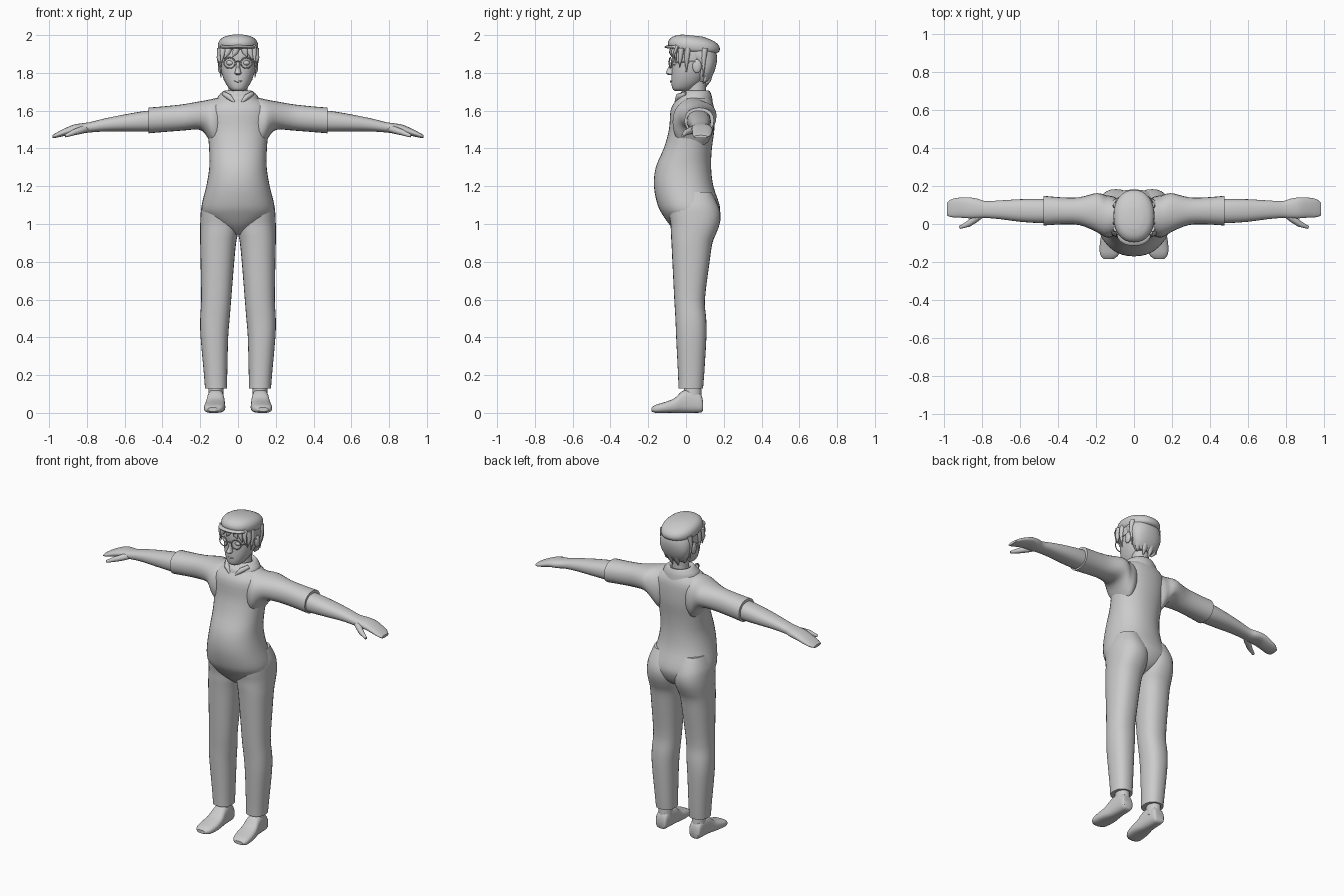
import bpy, bmesh, math
from mathutils import Vector

grey = bpy.data.materials.new("plain_grey")
grey.diffuse_color = (0.6, 0.6, 0.6, 1)


def finish(obj, mirror=False, angle=40):
    obj.data.materials.append(grey)
    bpy.ops.object.select_all(action='DESELECT')
    obj.select_set(True)
    bpy.context.view_layer.objects.active = obj
    bpy.ops.object.shade_smooth_by_angle(angle=math.radians(angle))
    if mirror:
        m = obj.modifiers.new("mirror", 'MIRROR')
        m.use_mirror_merge = False
    return obj


def spline(rows, steps):
    """Catmull-Rom interpolation of the section rows."""
    out = []
    for i in range(len(rows) - 1):
        p = [rows[max(0, min(len(rows) - 1, i + k))] for k in (-1, 0, 1, 2)]
        for s in range(steps):
            t = s / steps
            out.append([0.5 * (2 * b + (c - a) * t + (2 * a - 5 * b + 4 * c - d) * t * t
                               + (3 * b - a - 3 * c + d) * t ** 3) for a, b, c, d in zip(*p)])
    return out + [rows[-1]]


def loft(name, axis, rows, mirror=False, n=24, power=2.0, steps=3, shear=0.0):
    """Skin rounded sections; each row is (position, a0, a1, b0, b1) bounds."""
    bm = bmesh.new()
    rings = []
    for t, a0, a1, b0, b1 in spline(rows, steps):
        ring = []
        for k in range(n):
            c, s = math.cos(2 * math.pi * k / n), math.sin(2 * math.pi * k / n)
            a = (a0 + a1) / 2 + (a1 - a0) / 2 * math.copysign(abs(c) ** (2 / power), c)
            b = (b0 + b1) / 2 + (b1 - b0) / 2 * math.copysign(abs(s) ** (2 / power), s)
            co = {'X': (t, a, b), 'Y': (a, t, b), 'Z': (a, b, t)}[axis]
            ring.append(bm.verts.new((co[0], co[1], co[2] - shear * (co[1] - 0.04))))
        rings.append(ring)
    for r, q in zip(rings, rings[1:]):
        for k in range(n):
            bm.faces.new((r[k], r[(k + 1) % n], q[(k + 1) % n], q[k]))
    bm.faces.new(rings[0])
    bm.faces.new(rings[-1])
    bmesh.ops.recalc_face_normals(bm, faces=bm.faces)
    me = bpy.data.meshes.new(name)
    bm.to_mesh(me)
    bm.free()
    obj = bpy.data.objects.new(name, me)
    bpy.context.collection.objects.link(obj)
    return finish(obj, mirror)


def tube(name, points, radii, mirror=False, flat=1.0):
    """Tapered round strand through points; flat squashes it along y."""
    cu = bpy.data.curves.new(name, 'CURVE')
    cu.dimensions = '3D'
    cu.bevel_depth, cu.bevel_resolution, cu.use_fill_caps = 1.0, 2, True
    sp = cu.splines.new('POLY')
    sp.points.add(len(points) - 1)
    mid = sum((Vector(p) for p in points), Vector()) / len(points)
    for q, p, r in zip(sp.points, points, radii):
        v = Vector(p) - mid
        q.co, q.radius = (v.x, v.y / flat, v.z, 1), r
    tmp = bpy.data.objects.new(name, cu)
    bpy.context.collection.objects.link(tmp)
    me = bpy.data.meshes.new_from_object(tmp.evaluated_get(bpy.context.evaluated_depsgraph_get()))
    bpy.data.objects.remove(tmp)
    for v in me.vertices:
        v.co = Vector((v.co.x, v.co.y * flat, v.co.z)) + mid
    obj = bpy.data.objects.new(name, me)
    bpy.context.collection.objects.link(obj)
    return finish(obj, mirror, 60)


def ball(name, loc, scale, mirror=False):
    bpy.ops.mesh.primitive_uv_sphere_add(segments=16, ring_count=10)
    obj = bpy.context.object
    obj.name = name
    obj.data.transform(obj.matrix_world.Diagonal((*scale, 1)))
    obj.data.transform(obj.matrix_world.Translation(loc))
    return finish(obj, mirror)


# Shirt: belly tapering to a point between the legs
def sym(z, x, y0, y1):
    return (z, -x, x, y0, y1)


loft("shirt_body", 'Z', [
    sym(0.945, 0.02, -0.03, 0.07), sym(0.97, 0.07, -0.06, 0.12), sym(1.0, 0.13, -0.09, 0.155),
    sym(1.05, 0.185, -0.125, 0.178), sym(1.1, 0.192, -0.15, 0.178), sym(1.2, 0.168, -0.17, 0.145),
    sym(1.3, 0.152, -0.16, 0.133), sym(1.4, 0.153, -0.118, 0.137), sym(1.5, 0.162, -0.09, 0.15),
    sym(1.6, 0.17, -0.082, 0.15), sym(1.645, 0.14, -0.06, 0.14), sym(1.68, 0.08, -0.03, 0.12)],
    n=36, power=2.2)
loft("sleeve", 'X', [
    (0.06, -0.03, 0.12, 1.45, 1.675), (0.11, -0.065, 0.145, 1.40, 1.668),
    (0.145, -0.07, 0.15, 1.43, 1.66), (0.175, -0.055, 0.16, 1.478, 1.654),
    (0.21, -0.035, 0.16, 1.50, 1.648), (0.29, -0.005, 0.14, 1.495, 1.634),
    (0.38, -0.002, 0.14, 1.488, 1.624), (0.475, -0.008, 0.148, 1.48, 1.616)], True, power=2.2)
loft("collar", 'Z', [
    sym(1.64, 0.118, -0.058, 0.142), sym(1.67, 0.108, -0.05, 0.138), sym(1.685, 0.098, -0.036, 0.134),
    sym(1.705, 0.076, -0.018, 0.125), sym(1.70, 0.06, -0.005, 0.112), sym(1.68, 0.054, 0.0, 0.108)])
tube("collar_flap", [(0.075, -0.0, 1.69), (0.05, -0.04, 1.675), (0.02, -0.055, 1.645)],
     [0.012, 0.016, 0.006], True)

# Bare arms with mitten hands
loft("forearm", 'X', [
    (0.44, 0.005, 0.13, 1.49, 1.602), (0.5, 0.005, 0.132, 1.489, 1.597), (0.6, 0.012, 0.13, 1.49, 1.58),
    (0.7, 0.025, 0.124, 1.49, 1.56), (0.78, 0.032, 0.12, 1.485, 1.54), (0.82, 0.03, 0.132, 1.48, 1.534),
    (0.87, 0.03, 0.14, 1.478, 1.526), (0.92, 0.034, 0.138, 1.466, 1.505),
    (0.96, 0.036, 0.13, 1.457, 1.484), (0.982, 0.045, 0.112, 1.454, 1.470)], True, power=2.3)
tube("thumb", [(0.79, 0.06, 1.508), (0.83, 0.03, 1.497), (0.87, 0.0, 1.485), (0.915, -0.018, 1.466)],
     [0.018, 0.02, 0.016, 0.008], True)

# Trousers
loft("trouser_leg", 'Z', [
    (0.13, 0.058, 0.175, -0.04, 0.09), (0.2, 0.057, 0.18, -0.042, 0.096),
    (0.4, 0.052, 0.198, -0.052, 0.108), (0.5, 0.044, 0.2, -0.056, 0.107), (0.6, 0.036, 0.195, -0.062, 0.1),
    (0.8, 0.02, 0.198, -0.072, 0.125), (0.9, 0.01, 0.2, -0.077, 0.14),
    (0.95, 0.0, 0.2, -0.08, 0.16), (1.0, -0.008, 0.2, -0.082, 0.178),
    (1.05, -0.01, 0.198, -0.09, 0.183), (1.1, 0.0, 0.192, -0.09, 0.17), (1.17, 0.02, 0.168, -0.06, 0.135)],
    True, n=28, power=2.3)

# Shoes and ankles
loft("shoe", 'Y', [
    (0.09, 0.09, 0.148, 0.012, 0.06), (0.078, 0.08, 0.156, 0.002, 0.1), (0.03, 0.076, 0.16, 0, 0.125),
    (-0.02, 0.072, 0.165, 0, 0.115), (-0.06, 0.068, 0.173, 0, 0.078), (-0.11, 0.068, 0.18, 0, 0.058),
    (-0.16, 0.08, 0.178, 0, 0.043), (-0.183, 0.105, 0.16, 0.008, 0.028)], True, power=2.8)
loft("ankle", 'Z', [(0.06, 0.075, 0.158, -0.01, 0.085), (0.17, 0.08, 0.155, -0.012, 0.078)], True)

# Neck and head
loft("neck", 'Z', [sym(1.64, 0.058, 0.0, 0.11), sym(1.7, 0.05, 0.005, 0.105), sym(1.8, 0.055, 0.0, 0.11)])
loft("head", 'Z', [
    sym(1.704, 0.025, -0.058, 0.0), sym(1.716, 0.045, -0.072, 0.04), sym(1.75, 0.068, -0.077, 0.085),
    sym(1.8, 0.087, -0.076, 0.12), sym(1.85, 0.095, -0.073, 0.135), sym(1.9, 0.098, -0.075, 0.14),
    sym(1.95, 0.09, -0.06, 0.14)], n=32, power=2.2)
loft("nose", 'Z', [
    sym(1.788, 0.008, -0.09, -0.06), sym(1.798, 0.018, -0.107, -0.06),
    sym(1.815, 0.013, -0.1, -0.06), sym(1.86, 0.007, -0.08, -0.06)], n=12)
tube("lips", [(-0.024, -0.071, 1.757), (0, -0.08, 1.755), (0.024, -0.071, 1.757)], [0.002, 0.006, 0.002])
ball("eye", (0.042, -0.058, 1.853), (0.02, 0.016, 0.014), True)
ball("ear", (0.095, 0.058, 1.835), (0.012, 0.024, 0.036), True)

# Round glasses
ring = [(0.045 + 0.03 * math.cos(a * math.pi / 10), -0.083 + 0.006 * math.cos(a * math.pi / 10),
         1.853 + 0.028 * math.sin(a * math.pi / 10)) for a in range(21)]
tube("glasses_rim", ring, [0.003] * 21, True)
tube("glasses_bridge", [(-0.016, -0.087, 1.858), (0, -0.092, 1.862), (0.016, -0.087, 1.858)], [0.003] * 3)
tube("glasses_temple", [(0.075, -0.077, 1.857), (0.096, -0.04, 1.858), (0.1, 0.05, 1.86)], [0.003] * 3, True)

# Hair: back shell, nape locks, sideburns and fringe
loft("back_hair", 'Z', [
    sym(1.755, 0.055, 0.06, 0.118), sym(1.79, 0.082, 0.055, 0.143), sym(1.84, 0.098, 0.05, 0.16),
    sym(1.89, 0.103, 0.0, 0.164), sym(1.94, 0.095, -0.03, 0.15)], n=28, power=2.3)
for i, x in enumerate((0.022, 0.058)):
    tube(f"nape_lock_{i}", [(x, 0.135 - i * 0.02, 1.82), (x, 0.122 - i * 0.02, 1.765),
                            (x * 0.9, 0.105 - i * 0.015, 1.725 + i * 0.02)], [0.024, 0.018, 0.002], True, 0.6)
for i, (y, z) in enumerate(((-0.03, 1.83), (0.005, 1.80), (0.095, 1.775))):
    tube(f"side_lock_{i}", [(0.094, y + 0.005, 1.93), (0.1, y, 1.88), (0.09, y - 0.004, z)],
         [0.016, 0.013, 0.002], True)
for i, (x, dx, z) in enumerate(((-0.075, -0.015, 1.85), (-0.045, -0.028, 1.875), (-0.005, -0.025, 1.885),
                               (0.03, 0.02, 1.885), (0.055, 0.022, 1.87), (0.078, 0.014, 1.85))):
    y = -0.07 + 4 * x * x
    tube(f"fringe_lock_{i}", [(x, y, 1.94), (x + dx * 0.4, y - 0.012, 1.908), (x + dx, y - 0.005, z)],
         [0.02, 0.015, 0.002], False, 0.6)

# Flat cap with a short brim
loft("cap_crown", 'Z', [
    sym(1.912, 0.095, -0.075, 0.145), sym(1.922, 0.104, -0.09, 0.172), sym(1.945, 0.107, -0.096, 0.179),
    sym(1.968, 0.1, -0.085, 0.165), sym(1.986, 0.08, -0.06, 0.13), sym(1.997, 0.045, -0.02, 0.085)],
    n=32, power=2.2, shear=0.1)
loft("cap_brim", 'Z', [sym(1.922, 0.088, -0.11, 0.03), sym(1.929, 0.092, -0.114, 0.03),
                       sym(1.938, 0.088, -0.1, 0.03)], n=28, power=2.3, shear=0.06)
